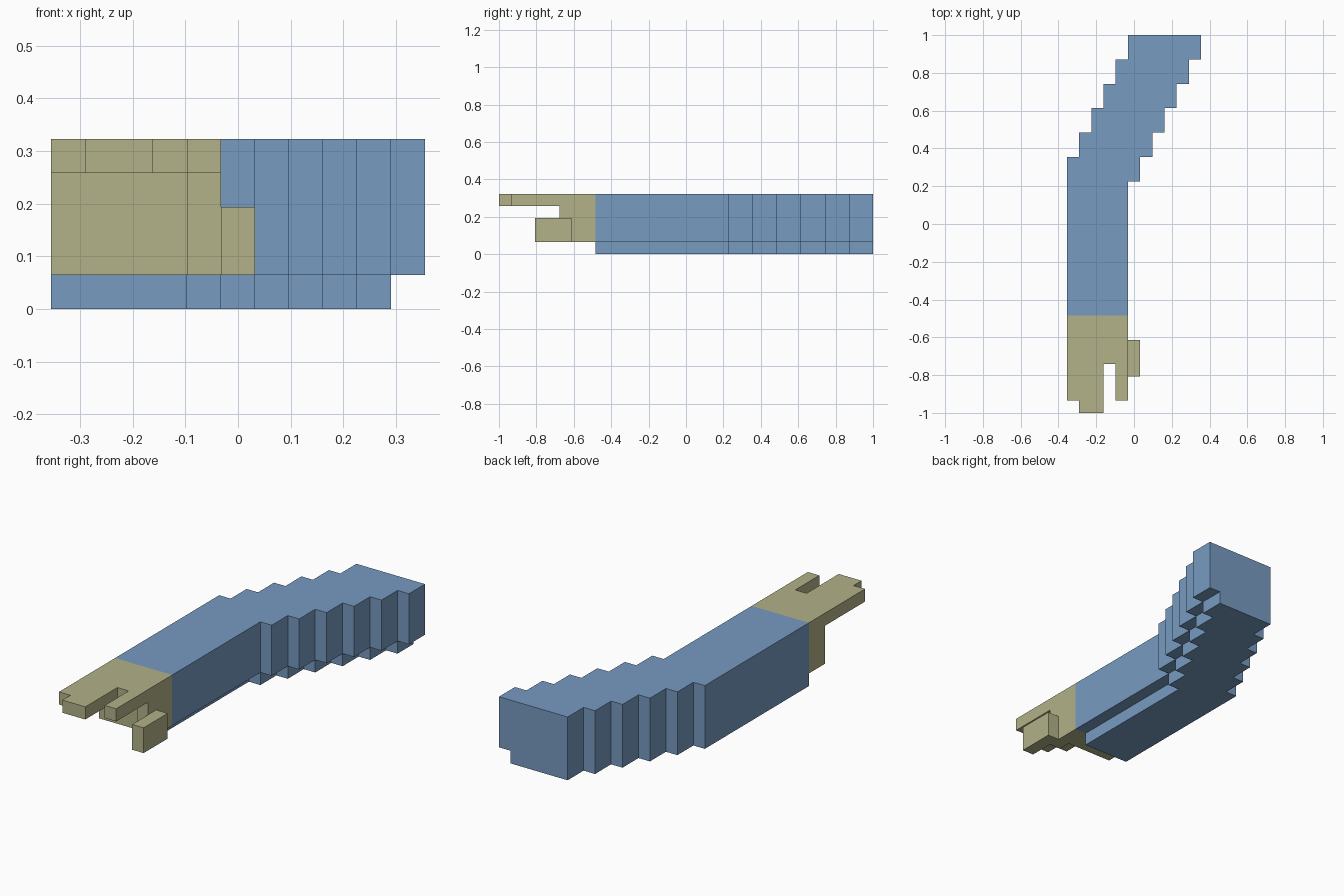
import bpy
import bmesh

# Everything sits on a block grid: 11 wide, 31 long, 5 high
U = 2 / 31

cube = bpy.data.objects.get("Cube")
if cube:
    bpy.data.objects.remove(cube, do_unlink=True)


def make_material(name, color):
    mat = bpy.data.materials.new(name)
    mat.diffuse_color = color
    mat.use_nodes = True
    bsdf = next(n for n in mat.node_tree.nodes if n.type == 'BSDF_PRINCIPLED')
    bsdf.inputs["Base Color"].default_value = color
    return mat


blue = make_material("sleeve blue", (0.184, 0.328, 0.533, 1))
khaki = make_material("hand khaki", (0.445, 0.445, 0.250, 1))


def prism(name, outline, z0, z1, mat):
    """Extrude a counter-clockwise grid outline from layer z0 up to layer z1."""
    bm = bmesh.new()
    verts = [bm.verts.new(((i - 5.5) * U, (j - 15.5) * U, z0 * U)) for i, j in outline]
    base = bm.faces.new(verts)
    top = bmesh.ops.extrude_face_region(bm, geom=[base])["geom"]
    moved = [v for v in top if isinstance(v, bmesh.types.BMVert)]
    bmesh.ops.translate(bm, verts=moved, vec=(0, 0, (z1 - z0) * U))
    bmesh.ops.recalc_face_normals(bm, faces=bm.faces)
    mesh = bpy.data.meshes.new(name)
    bm.to_mesh(mesh)
    bm.free()
    mesh.materials.append(mat)
    obj = bpy.data.objects.new(name, mesh)
    bpy.context.collection.objects.link(obj)
    return obj


def box(name, i0, i1, j0, j1, z0, z1, mat):
    return prism(name, [(i0, j0), (i1, j0), (i1, j1), (i0, j1)], z0, z1, mat)


def sleeve_outline(width):
    """Straight forearm, then six steps slanting one block sideways every two."""
    right = [(width, 8)]
    left = [(0, 8)]
    for k in range(6):
        j = 19 + 2 * k
        right += [(width + k, j), (width + k + 1, j)]
        if k:
            left += [(k - 1, j), (k, j)]
    right.append((width + 6, 31))
    left.append((5, 31))
    return right + left[::-1]


# Sleeve: full-width upper part over a narrower bottom layer
prism("sleeve_upper", sleeve_outline(5), 1, 5, blue)
prism("sleeve_underside", sleeve_outline(4), 0, 1, blue)

# Back of the hand with the fingers and the gap between them
fingers = [(0, 1), (1, 1), (1, 0), (3, 0), (3, 4), (4, 4),
           (4, 1), (5, 1), (5, 8), (0, 8)]
prism("hand_back_and_fingers", fingers, 4, 5, khaki)

# Palm, stepped forward beside the thumb
prism("palm", [(0, 6), (4, 6), (4, 5), (5, 5), (5, 8), (0, 8)], 1, 4, khaki)

# Thumb
box("thumb", 5, 6, 3, 6, 1, 3, khaki)
